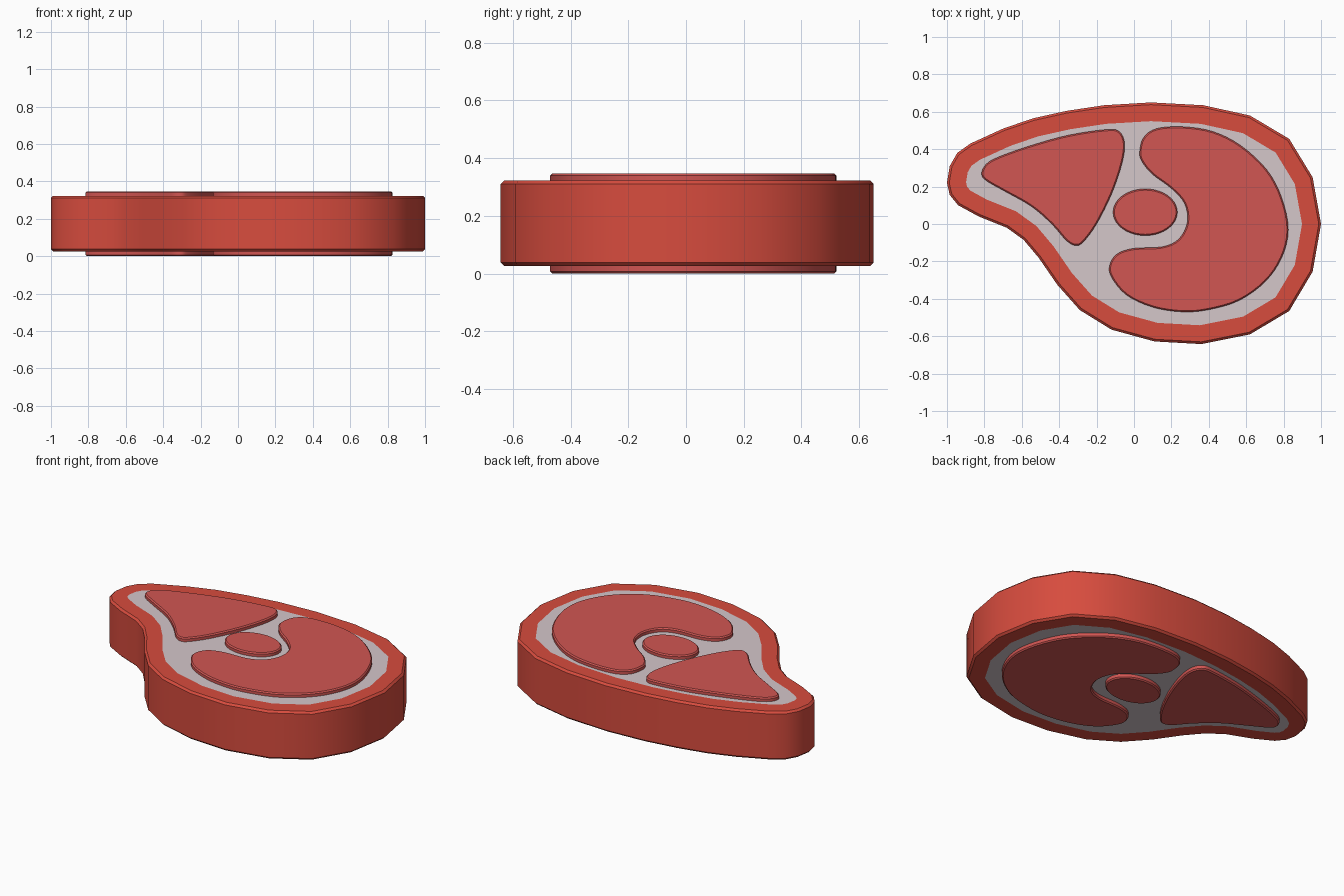
import bpy, bmesh, math
from mathutils import Vector

if "Cube" in bpy.data.objects:
    bpy.data.objects.remove(bpy.data.objects["Cube"])


def material(name, rgb):
    m = bpy.data.materials.new(name)
    m.diffuse_color = (*rgb, 1)
    m.use_nodes = True
    m.node_tree.nodes["Principled BSDF"].inputs["Base Color"].default_value = m.diffuse_color
    return m


RIND = material("red rind", (0.68, 0.072, 0.048))
FAT = material("pale fat", (0.66, 0.57, 0.59))
MEAT = material("meat", (0.64, 0.092, 0.085))

BODY_LOW, BODY_TOP, PLATE_TOP = 0.026, 0.323, 0.347


def smooth_loop(points, steps=4):
    """Closed Catmull-Rom curve through the points."""
    p = [Vector(q) for q in points]
    n = len(p)
    out = []
    for i in range(n):
        a, b, c, d = p[i - 1], p[i], p[(i + 1) % n], p[(i + 2) % n]
        for k in range(steps):
            t = k / steps
            out.append(0.5 * (2 * b + (c - a) * t + (2 * a - 5 * b + 4 * c - d) * t * t
                              + (3 * b - a - 3 * c + d) * t ** 3))
    return out


def slab(name, outline, z0, z1, mats, chamfer, caps, border=0):
    """Extruded outline with chamfered caps; border > 0 insets a second colour."""
    bm = bmesh.new()
    low = z0 + chamfer if -1 in caps else z0
    high = z1 - chamfer if 1 in caps else z1
    base = bm.faces.new([bm.verts.new((x, y, low)) for x, y in outline])
    ext = bmesh.ops.extrude_face_region(bm, geom=[base], use_keep_orig=True)
    verts = [g for g in ext["geom"] if isinstance(g, bmesh.types.BMVert)]
    bmesh.ops.translate(bm, verts=verts, vec=(0, 0, high - low))
    bmesh.ops.recalc_face_normals(bm, faces=bm.faces[:])
    for side in caps:
        cap = [f for f in bm.faces if f.normal.z * side > 0.9]
        bmesh.ops.inset_individual(bm, faces=cap, thickness=chamfer, depth=chamfer,
                                   use_even_offset=True)
        if border:
            bmesh.ops.inset_individual(bm, faces=cap, thickness=border - chamfer,
                                       depth=0, use_even_offset=True)
            for f in cap:
                f.material_index = 1
    mesh = bpy.data.meshes.new(name)
    bm.to_mesh(mesh)
    bm.free()
    for m in mats:
        mesh.materials.append(m)
    obj = bpy.data.objects.new(name, mesh)
    bpy.context.collection.objects.link(obj)
    bpy.ops.object.select_all(action='DESELECT')
    obj.select_set(True)
    bpy.context.view_layer.objects.active = obj
    bpy.ops.object.shade_smooth_by_angle(angle=math.radians(36))


# Steak body: red rind with the fat inset in both faces
body = [(-1, .22), (-.985, .31), (-.945, .38), (-.875, .43), (-.7, .51), (-.54, .565),
        (-.36, .605), (-.16, .635), (.09, .65), (.37, .635), (.62, .58), (.83, .455),
        (.955, .25), (1, 0), (.955, -.255), (.83, -.465), (.62, -.59), (.36, -.642),
        (.11, -.628), (-.12, -.565), (-.29, -.46), (-.41, -.325), (-.51, -.18),
        (-.59, -.085), (-.68, -.02), (-.83, .04), (-.94, .10), (-.985, .155)]
slab("steak_body", body, BODY_LOW, BODY_TOP, [RIND, FAT], 0.012, (-1, 1), border=0.1)

# Raised meat outlines
small_cut = smooth_loop([(-.815, .27), (-.79, .32), (-.72, .36), (-.55, .42), (-.35, .475),
                         (-.15, .505), (-.08, .495), (-.05, .43), (-.065, .32), (-.12, .16),
                         (-.2, 0), (-.27, -.095), (-.31, -.115), (-.36, -.09), (-.44, 0),
                         (-.55, .095), (-.7, .18), (-.79, .232)])
large_cut = smooth_loop([(.03, .38), (.05, .46), (.12, .51), (.26, .52), (.42, .495),
                         (.57, .42), (.71, .29), (.79, .14), (.825, -.03), (.79, -.18),
                         (.7, -.31), (.56, -.41), (.4, -.458), (.26, -.47), (.1, -.445),
                         (-.04, -.38), (-.12, -.285), (-.13, -.22), (-.09, -.16),
                         (0, -.13), (.15, -.122), (.24, -.08), (.285, .01), (.27, .11),
                         (.2, .19), (.1, .265), (.045, .33)])
centre = [(.06 + .172 * math.cos(a), .063 + .125 * math.sin(a))
          for a in (math.tau * i / 40 for i in range(40))]

# The same plates stand out of the top and the underside
for name, loop in (("small_cut", small_cut), ("large_cut", large_cut), ("centre_bone", centre)):
    slab(name + "_top", loop, BODY_TOP - 0.003, PLATE_TOP, [MEAT], 0.007, (1,))
    slab(name + "_underside", loop, 0, BODY_LOW + 0.003, [MEAT], 0.007, (-1,))
